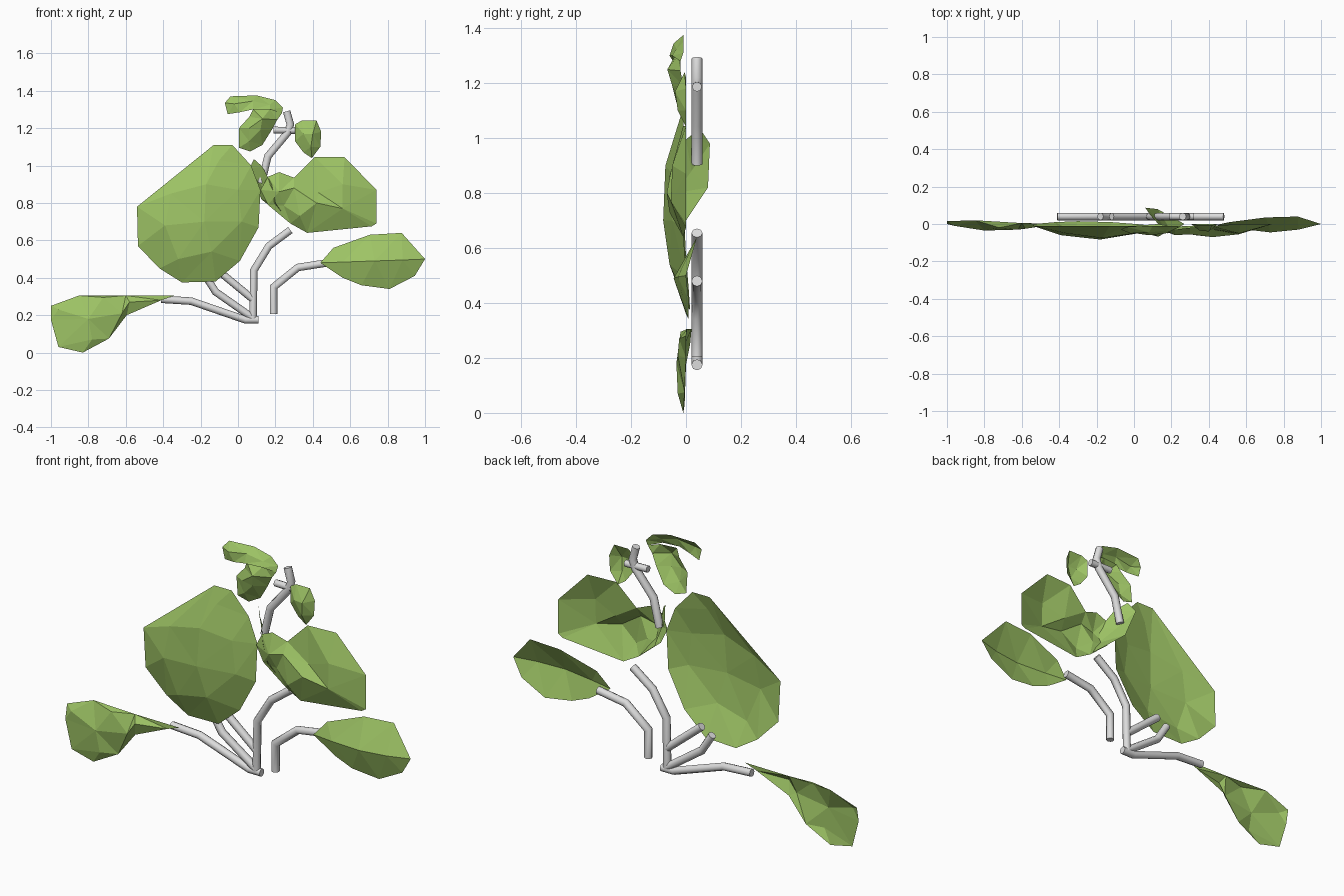
import bpy
from mathutils import Vector
from mathutils.geometry import delaunay_2d_cdt


def material(name, rgb):
    m = bpy.data.materials.new(name)
    m.diffuse_color = (*rgb, 1)
    return m


GREEN = material("leaf green", (0.34, 0.55, 0.13))
GREY = material("stem grey", (0.72, 0.72, 0.72))


def leaf(name, rim, inner, side=False):
    """Faceted sheet: rim and inner points are (x, y, z), triangulated seen from
    the front, or from the side for a leaf that stands edge-on."""
    pts = [Vector(p) for p in rim + inner]
    flat = [Vector((p.y if side else p.x, p.z)) for p in pts]
    n = len(rim)
    out, _, faces, orig, _, _ = delaunay_2d_cdt(
        flat, [(i, (i + 1) % n) for i in range(n)], [], 1, 1e-5)
    verts = [pts[o[0]] for o in orig]
    me = bpy.data.meshes.new(name)
    me.from_pydata(verts, [], faces)
    me.materials.append(GREEN)
    bpy.context.collection.objects.link(bpy.data.objects.new(name, me))


def stem(name, path, r=0.02, y=0.04, sides=8):
    """Mitred tube along an (x, z) path lying in a plane behind the leaves."""
    import math
    p = [Vector((a, y, b)) for a, b in path]
    verts, faces = [], []
    for i, c in enumerate(p):
        d0 = (p[i] - p[i - 1]).normalized() if i else (p[1] - p[0]).normalized()
        d1 = (p[i + 1] - p[i]).normalized() if i < len(p) - 1 else d0
        t = (d0 + d1).normalized()
        across = Vector((t.z, 0, -t.x)) / max(t.dot(d0), 0.5)
        for k in range(sides):
            a = 2 * math.pi * k / sides
            verts.append(c + across * r * math.cos(a) + Vector((0, r * math.sin(a), 0)))
    for i in range(len(p) - 1):
        for k in range(sides):
            a, b = i * sides + k, i * sides + (k + 1) % sides
            faces.append((a, b, b + sides, a + sides))
    faces.append(tuple(reversed(range(sides))))
    faces.append(tuple(range(len(verts) - sides, len(verts))))
    me = bpy.data.meshes.new(name)
    me.from_pydata(verts, [], faces)
    me.materials.append(GREY)
    ob = bpy.data.objects.new(name, me)
    bpy.context.collection.objects.link(ob)
    bpy.ops.object.select_all(action='DESELECT')
    ob.select_set(True)
    bpy.context.view_layer.objects.active = ob
    bpy.ops.object.shade_smooth_by_angle(angle=math.radians(50))


# Large centre leaf, domed to the front
leaf("large_leaf",
     [(-.13, -.01, 1.11), (-.54, -.01, .78), (-.535, 0, .57), (-.42, .01, .45),
      (-.30, .015, .375), (-.12, .01, .38), (.01, 0, .49), (.11, -.01, .67),
      (.12, -.01, .87), (.07, -.01, 1.0), (-.03, -.01, 1.11)],
     [(-.10, -.035, 1.03), (-.17, -.075, .90), (-.18, -.083, .70), (-.14, -.06, .54),
      (-.36, -.05, .85), (-.39, -.06, .68), (-.32, -.045, .50), (0, -.05, .87),
      (.02, -.05, .70)])

# Right centre leaf with a folded inner corner
leaf("right_upper_leaf",
     [(.12, -.02, .87), (.16, -.03, .94), (.22, -.03, .965), (.30, -.02, .935),
      (.41, -.01, 1.045), (.57, 0, 1.045), (.74, 0, .87), (.74, 0, .69),
      (.715, 0, .675), (.37, -.01, .64), (.28, -.01, .69), (.16, -.02, .79)],
     [(.22, -.06, .86), (.245, -.03, .785), (.43, -.03, .855), (.42, -.07, .80),
      (.56, -.05, .90), (.56, -.055, .77), (.33, -.06, .73), (.30, -.055, .88)])

# Leaf turned edge-on behind the centre
leaf("edge_leaf",
     [(.085, .05, 1.035), (.06, .087, .98), (.125, .08, .82), (.27, 0, .70),
      (.20, -.04, .80), (.18, -.05, .90), (.13, 0, .995)],
     [(.135, .02, .88)], side=True)

# Low right leaf, a shallow V folded along the midrib
leaf("right_lower_leaf",
     [(.44, -.005, .48), (.51, .01, .56), (.705, .035, .63), (.875, .04, .64),
      (1, 0, .50), (.945, .01, .41), (.81, .01, .34), (.66, .0, .36), (.56, 0, .40)],
     [(.56, -.025, .484), (.73, -.045, .49), (.88, -.03, .495)])

# Low left leaf, hanging from a narrow base
leaf("left_lower_leaf",
     [(-.34, 0, .305), (-.60, .005, .305), (-.85, .02, .305), (-1, .015, .25),
      (-1, 0, .175), (-.96, -.005, .03), (-.83, -.01, 0), (-.69, -.005, .075),
      (-.595, 0, .20), (-.41, .0, .28)],
     [(-.96, -.01, .23), (-.72, -.02, .295), (-.80, -.035, .18), (-.78, -.03, .07),
      (-.62, -.03, .21), (-.58, -.025, .27)])

# Three small leaves at the top
leaf("top_leaf",
     [(-.07, -.03, 1.335), (-.04, -.015, 1.37), (.10, -.01, 1.375), (.20, -.01, 1.35),
      (.24, -.01, 1.31), (.235, -.02, 1.28), (.17, -.05, 1.30), (.08, -.06, 1.30),
      (.01, -.05, 1.285), (-.055, -.03, 1.275)],
     [(-.02, -.05, 1.33), (.08, -.045, 1.345), (.17, -.035, 1.325)])
leaf("top_left_leaf",
     [(.005, -.02, 1.20), (.06, -.03, 1.26), (.08, -.04, 1.30), (.17, -.03, 1.30),
      (.235, -.02, 1.28), (.21, -.02, 1.245), (.18, -.01, 1.19), (.13, 0, 1.11),
      (.065, -.005, 1.075), (.005, -.01, 1.095)],
     [(.06, -.05, 1.20), (.13, -.068, 1.25), (.12, -.05, 1.19), (.06, -.035, 1.13)])
leaf("top_right_leaf",
     [(.305, 0, 1.22), (.34, -.005, 1.24), (.42, -.005, 1.24), (.445, 0, 1.18),
      (.44, 0, 1.10), (.395, 0, 1.04), (.35, 0, 1.07), (.305, 0, 1.13)],
     [(.35, -.035, 1.17), (.40, -.04, 1.17), (.39, -.03, 1.10)])

# Stems
stem("main_stem", [(.08, .175), (.085, .44), (.165, .57), (.28, .655)])
stem("left_stem", [(.11, .175), (.04, .175), (-.25, .275), (-.41, .285)])
stem("large_leaf_stem", [(.08, .185), (-.12, .325), (-.18, .42)])
stem("branch_stem", [(.08, .285), (-.12, .45)])
stem("right_stem", [(.19, .205), (.19, .35), (.32, .455), (.48, .48)])
stem("top_stem", [(.125, .905), (.16, 1.05), (.265, 1.175), (.28, 1.22), (.26, 1.29)])
stem("top_cross_stem", [(.19, 1.19), (.32, 1.187)], r=0.018)
